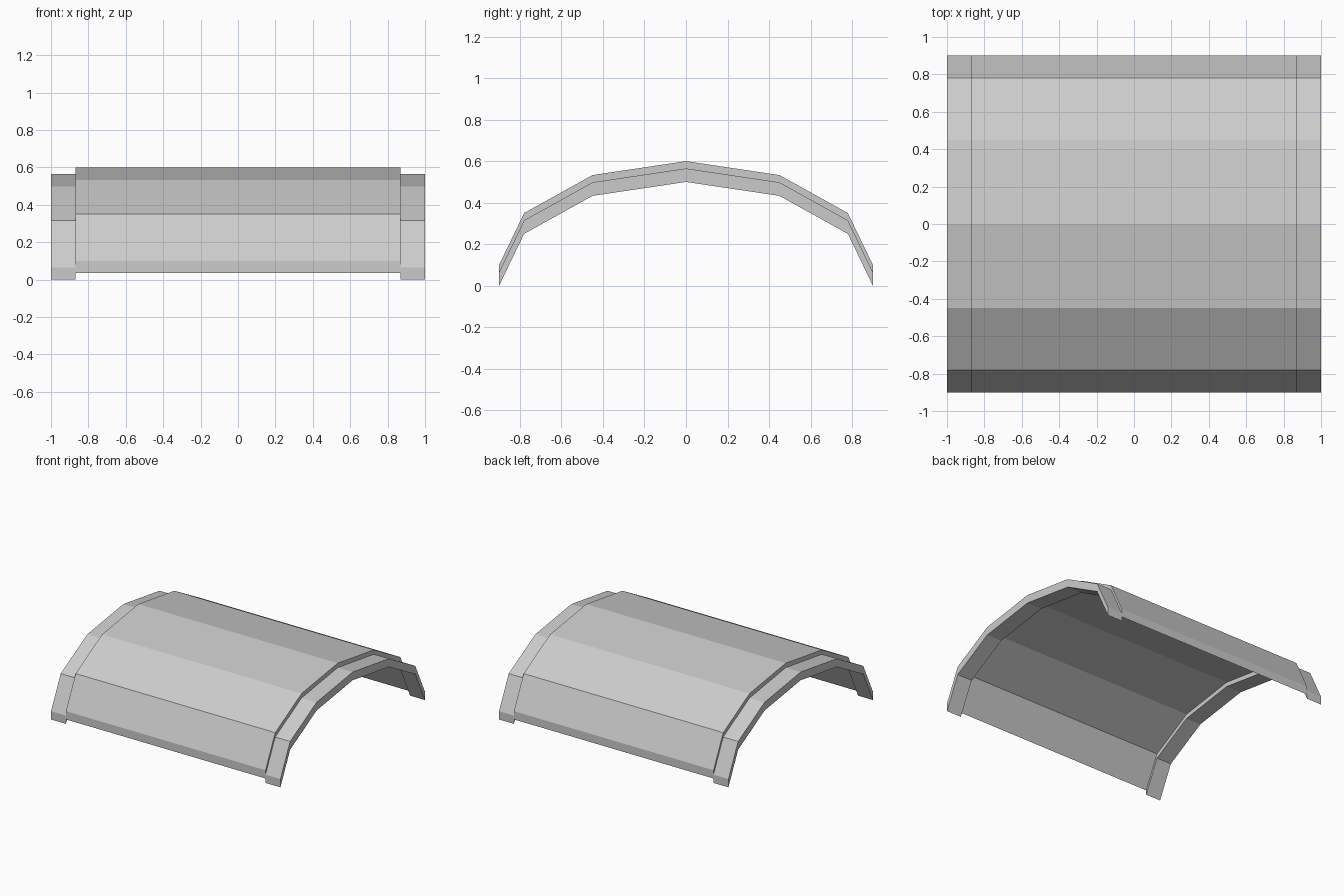
import bpy
import bmesh
from math import sin, cos, radians

if "Cube" in bpy.data.objects:
    bpy.data.objects.remove(bpy.data.objects["Cube"])

HALF_Y, RISE, THICK = 0.9, 0.5, 0.065
SEGMENTS = 6


def arch(name, x0, x1, base):
    """Flattened six-sided arch, extruded along x, offset straight down for thickness."""
    angles = [radians(180 * i / SEGMENTS) for i in range(SEGMENTS + 1)]
    outer = [(HALF_Y * cos(a), base + THICK + RISE * sin(a)) for a in angles]
    bm = bmesh.new()
    rings = []
    for x in (x0, x1):
        top = [bm.verts.new((x, y, z)) for y, z in outer]
        low = [bm.verts.new((x, y, z - THICK)) for y, z in outer]
        rings.append((top, low))
    (t0, l0), (t1, l1) = rings
    for i in range(SEGMENTS):
        j = i + 1
        bm.faces.new((t0[i], t0[j], t1[j], t1[i]))  # outer skin
        bm.faces.new((l0[i], l1[i], l1[j], l0[j]))  # inner skin
        bm.faces.new((t0[i], l0[i], l0[j], t0[j]))  # end caps
        bm.faces.new((t1[i], t1[j], l1[j], l1[i]))
    for i in (0, SEGMENTS):                         # lower rims
        bm.faces.new((t0[i], t1[i], l1[i], l0[i]))
    bmesh.ops.recalc_face_normals(bm, faces=bm.faces)
    mesh = bpy.data.meshes.new(name)
    bm.to_mesh(mesh)
    bm.free()
    obj = bpy.data.objects.new(name, mesh)
    bpy.context.collection.objects.link(obj)
    return obj


# Raised middle panel
arch("roof_panel", -0.87, 0.87, 0.035)

# Lower ribs at both ends
arch("left_end_rib", -1.0, -0.87, 0.0)
arch("right_end_rib", 0.87, 1.0, 0.0)
